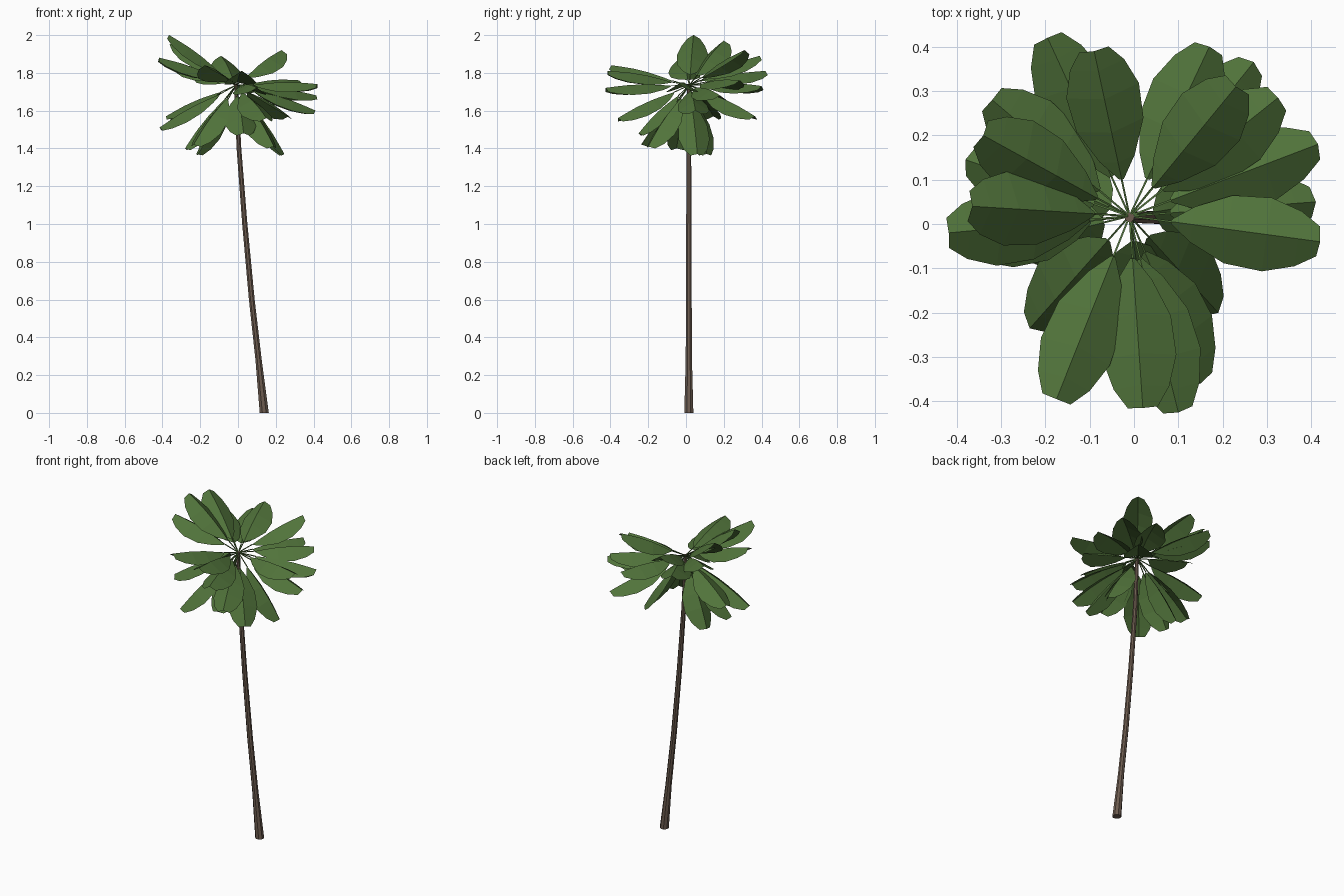
import bpy, bmesh, math
from mathutils import Vector

if "Cube" in bpy.data.objects:
    bpy.data.objects.remove(bpy.data.objects["Cube"])

HUB = Vector((-0.01, 0.018, 1.735))


def material(name, rgb):
    m = bpy.data.materials.new(name)
    m.diffuse_color = (*rgb, 1)
    m.use_nodes = True
    m.node_tree.nodes["Principled BSDF"].inputs["Base Color"].default_value = m.diffuse_color
    return m


BARK = material("brown bark", (0.15, 0.105, 0.078))
GREEN = material("leaf green", (0.082, 0.172, 0.043))


def finish(bm, name, mat):
    me = bpy.data.meshes.new(name)
    bm.to_mesh(me)
    bm.free()
    me.materials.append(mat)
    ob = bpy.data.objects.new(name, me)
    bpy.context.collection.objects.link(ob)
    return ob


def tube(bm, path, sides):
    """Skin rings of (point, radius, axis_a, axis_b) and cap both ends."""
    rings = []
    for p, r, a, b in path:
        rings.append([bm.verts.new(p + r * (math.cos(t) * a + math.sin(t) * b))
                      for t in (math.tau * (i + 0.5) / sides for i in range(sides))])
    for lo, hi in zip(rings, rings[1:]):
        for i in range(sides):
            j = (i + 1) % sides
            bm.faces.new((lo[i], lo[j], hi[j], hi[i]))
    bm.faces.new(rings[0][::-1])
    bm.faces.new(rings[-1])


# Leaning trunk: x, z, radius
X, Y = Vector((1, 0, 0)), Vector((0, 1, 0))
profile = [(0.139, 0, 0.026), (0.109, 0.28, 0.018), (0.073, 0.6, 0.0165),
           (0.036, 1.0, 0.015), (0.005, 1.4, 0.0135), (-0.01, 1.74, 0.011)]
bm = bmesh.new()
tube(bm, [(Vector((x, 0.015, z)), r, X, Y) for x, z, r in profile], 8)
finish(bm, "trunk", BARK)

# Blade outline: position along the midrib, half width
OUTLINE = [(0.0, 0.006), (0.14, 0.044), (0.38, 0.084), (0.64, 0.091),
           (0.85, 0.068), (0.985, 0.037)]
FOLD = 0.58     # how far blade edges drop below the midrib
STEM = 0.22     # share of the leaf length that is bare stalk


def leaf(name, tip):
    tip = Vector(tip)
    d = (tip - HUB).normalized()
    side = d.cross(Vector((0, 0, 1))).normalized()
    up = side.cross(d)
    base = HUB.lerp(tip, STEM)
    bm = bmesh.new()
    # thin stalk
    tube(bm, [(HUB, 0.003, side, up), (base, 0.003, side, up)], 4)
    # roof-folded blade
    rows = []
    for t, w in OUTLINE:
        arch = up * 0.013 * math.sin(math.pi * t)
        mid = base.lerp(tip, t if t < 0.9 else 1.0) + arch
        edge = base.lerp(tip, t) + arch - up * FOLD * w
        rows.append([bm.verts.new(edge - side * w * 0.92), bm.verts.new(mid),
                     bm.verts.new(edge + side * w * 0.92)])
    for a, b in zip(rows, rows[1:]):
        for i in (0, 1):
            bm.faces.new((a[i], a[i + 1], b[i + 1], b[i]))
    finish(bm, name, GREEN)


# Leaf tips, grouped by tier
TIERS = {
    "upper_leaf": [(-0.09, 0.39, 1.89), (-0.34, 0.2, 1.97), (-0.365, 0.04, 2.0),
                   (-0.418, -0.02, 1.88), (0.23, 0.31, 1.92), (-0.175, -0.395, 1.84),
                   (0.02, -0.415, 1.81)],
    "middle_leaf": [(-0.195, 0.42, 1.81), (-0.32, 0.28, 1.85), (0.1, -0.425, 1.72),
                    (0.42, -0.04, 1.74), (0.415, 0.18, 1.68), (0.325, 0.285, 1.76),
                    (0.17, 0.4, 1.73)],
    "lower_leaf": [(-0.38, 0.145, 1.57), (-0.415, -0.03, 1.51), (-0.235, -0.235, 1.42),
                   (0.15, -0.36, 1.56), (0.19, -0.2, 1.41), (0.41, 0.05, 1.6),
                   (0.27, 0.365, 1.57), (0.245, 0.06, 1.37), (-0.22, 0.11, 1.37),
                   (0.03, -0.25, 1.48), (-0.28, -0.05, 1.4)],
}
for tier, tips in TIERS.items():
    for n, tip in enumerate(tips, 1):
        leaf(f"{tier}_{n}", tip)
